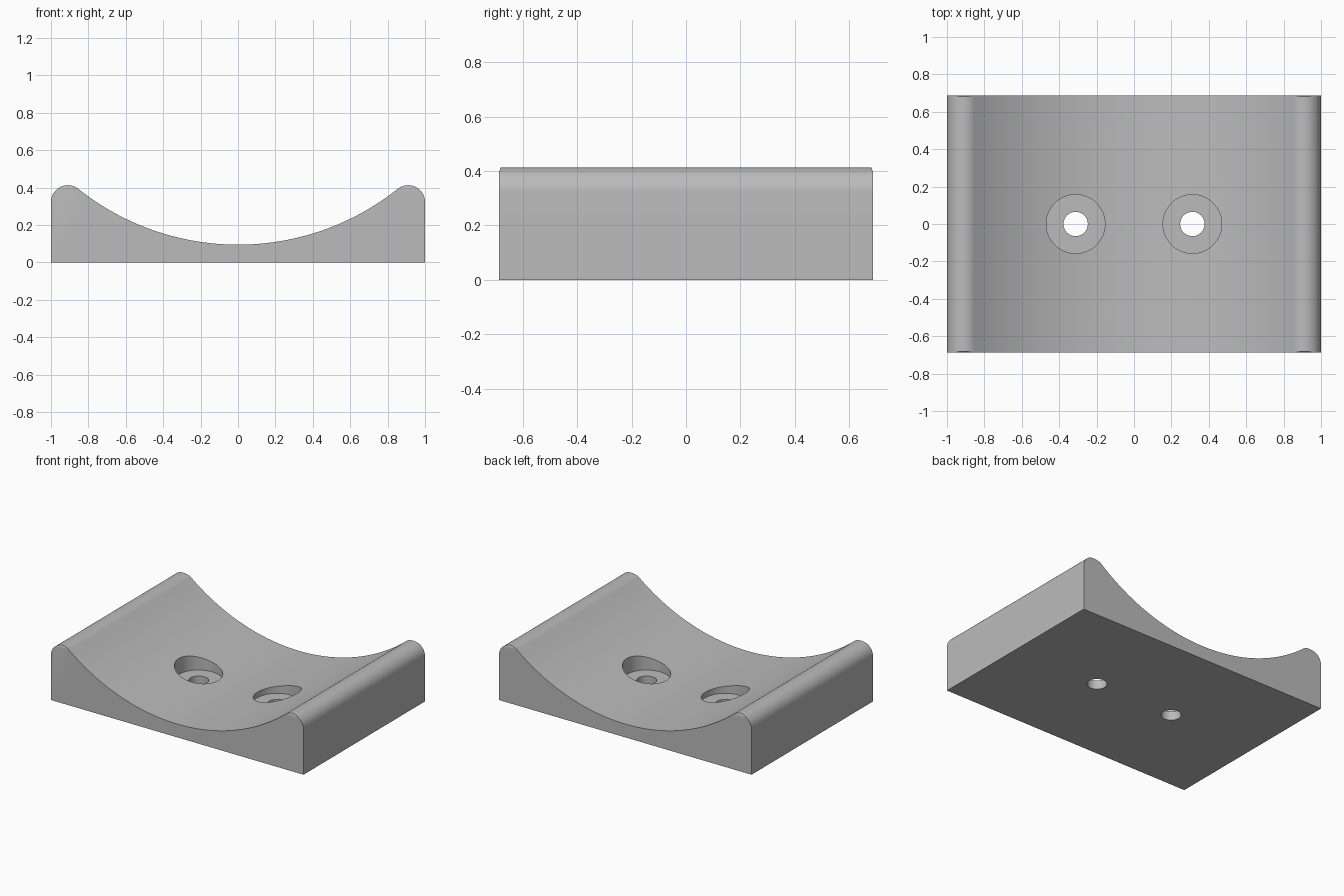
import bpy, bmesh, math
from mathutils import Vector

cube = bpy.data.objects.get("Cube")
if cube:
    bpy.data.objects.remove(cube, do_unlink=True)

HALF_DEPTH = 0.687
LIP_X, LIP_Z, LIP_R = 0.91, 0.323, 0.09
FLOOR_Z = 0.095                      # lowest point of the saddle
# Saddle radius that makes the hollow tangent to the rounded lips
RISE = LIP_Z - FLOOR_Z
SADDLE_R = (LIP_X**2 + RISE**2 - LIP_R**2) / (2 * (RISE + LIP_R))
TANGENT = math.atan2(LIP_X, SADDLE_R - RISE)

grey = bpy.data.materials.new("plain grey")
grey.use_nodes = True
colour = (0.5, 0.5, 0.5, 1)
grey.diffuse_color = colour
grey.node_tree.nodes["Principled BSDF"].inputs["Base Color"].default_value = colour


def add_object(name, bm):
    mesh = bpy.data.meshes.new(name)
    bm.to_mesh(mesh)
    bm.free()
    obj = bpy.data.objects.new(name, mesh)
    bpy.context.collection.objects.link(obj)
    mesh.materials.append(grey)
    return obj


# Half profile: saddle arc from the middle outwards, then over the lip
half = []
for i in range(1, 33):
    a = TANGENT * i / 32
    half.append((SADDLE_R * math.sin(a), FLOOR_Z + SADDLE_R * (1 - math.cos(a))))
start = math.pi / 2 + TANGENT
for i in range(1, 25):
    a = start * (1 - i / 24)
    half.append((LIP_X + LIP_R * math.cos(a), LIP_Z + LIP_R * math.sin(a)))
half.append((1, 0))
profile = [(-x, z) for x, z in reversed(half)] + [(0, FLOOR_Z)] + half

# Extrude the profile along the depth
bm = bmesh.new()
face = bm.faces.new([bm.verts.new((x, -HALF_DEPTH, z)) for x, z in profile])
ext = bmesh.ops.extrude_face_region(bm, geom=[face])
moved = [v for v in ext["geom"] if isinstance(v, bmesh.types.BMVert)]
bmesh.ops.translate(bm, verts=moved, vec=(0, 2 * HALF_DEPTH, 0))

# Tiny sloped trims at the ends of both lips
for s in (-1, 1):
    cut = bmesh.ops.bisect_plane(
        bm, geom=bm.verts[:] + bm.edges[:] + bm.faces[:],
        plane_co=(0, s * HALF_DEPTH, 0.399),
        plane_no=Vector((0, s * 0.014, 0.006)).normalized(), clear_outer=True)
    edges = [e for e in cut["geom_cut"] if isinstance(e, bmesh.types.BMEdge)]
    bmesh.ops.holes_fill(bm, edges=edges, sides=0)
bmesh.ops.recalc_face_normals(bm, faces=bm.faces[:])
saddle = add_object("saddle_block", bm)


def drill(name, x, radius, bottom):
    """Cut a vertical round hole from the given height upwards."""
    bm = bmesh.new()
    bmesh.ops.create_cone(bm, cap_ends=True, segments=64, radius1=radius,
                          radius2=radius, depth=1)
    bmesh.ops.translate(bm, verts=bm.verts[:], vec=(x, 0, bottom + 0.5))
    cutter = add_object(name, bm)
    cutter.hide_render = True
    mod = saddle.modifiers.new(name, "BOOLEAN")
    mod.operation = "DIFFERENCE"
    mod.solver = "EXACT"
    mod.object = cutter
    bpy.context.view_layer.objects.active = saddle
    bpy.ops.object.modifier_apply(modifier=name)
    bpy.data.objects.remove(cutter, do_unlink=True)


# Two counterbored screw holes
for side, x in (("right", -0.312), ("left", 0.312)):
    drill(side + "_counterbore", x, 0.157, 0.063)
    drill(side + "_screw_hole", x, 0.065, -0.2)

bpy.ops.object.select_all(action="DESELECT")
saddle.select_set(True)
bpy.context.view_layer.objects.active = saddle
bpy.ops.object.shade_smooth_by_angle(angle=math.radians(30))
